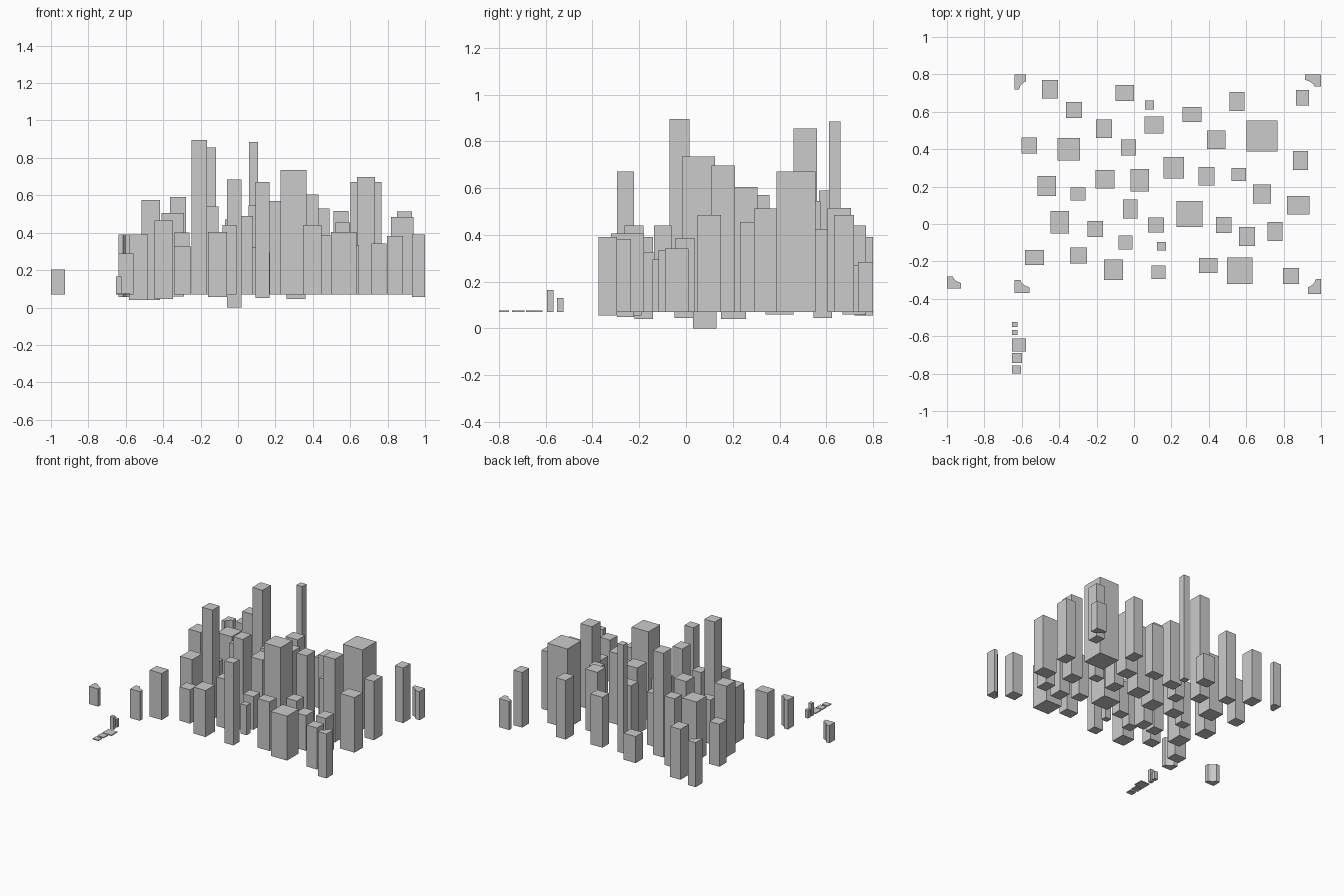
import bpy, bmesh

GROUND = 0.07


def prism(name, outline, bottom, top):
    """Extrude a flat outline into a closed flat-sided block."""
    mesh = bpy.data.meshes.new(name)
    bm = bmesh.new()
    face = bm.faces.new([bm.verts.new((x, y, bottom)) for x, y in outline])
    up = bmesh.ops.extrude_face_region(bm, geom=[face])["geom"]
    bmesh.ops.translate(bm, vec=(0, 0, top - bottom),
                        verts=[v for v in up if isinstance(v, bmesh.types.BMVert)])
    bmesh.ops.recalc_face_normals(bm, faces=bm.faces)
    bm.to_mesh(mesh)
    bm.free()
    obj = bpy.data.objects.new(name, mesh)
    bpy.context.collection.objects.link(obj)
    return obj


def block(name, x, y, w, d, top, bottom=GROUND):
    w, d = w / 2, d / 2
    prism(name, [(x - w, y - d), (x + w, y - d), (x + w, y + d), (x - w, y + d)], bottom, top)


def district(name, towers):
    for i, t in enumerate(towers):
        block(f"{name}_tower_{i + 1}", *t)


def corner_tower(name, x, y, sx, sy, w, d, top, bottom=GROUND):
    """Tower at an outer corner whose inward corner is scooped away."""
    shape = [(0, 0), (1, 0), (1, .45), (.72, .58), (.5, .78), (.4, 1), (0, 1)]
    prism(name, [(x + sx * w * u, y + sy * d * v) for u, v in shape], bottom, top)


# Back rows
district("back", [
    (-.45, .72, .085, .10, .44, .06),
    (-.32, .61, .085, .085, .59),
    (-.05, .70, .10, .085, .27),
    (.083, .636, .048, .05, .885),
    (-.16, .51, .085, .10, .855),
    (.107, .53, .10, .09, .545),
    (.31, .585, .10, .08, .425, .045),
    (.55, .655, .08, .10, .515),
    (.90, .675, .07, .085, .485),
])

# Upper middle rows
district("upper_middle", [
    (-.56, .42, .085, .085, .39),
    (-.35, .40, .12, .12, .505, .06),
    (-.03, .41, .08, .085, .47),
    (.213, .30, .11, .115, .57),
    (.388, .255, .085, .10, .605),
    (.44, .45, .10, .10, .53),
    (.56, .265, .08, .07, .455),
    (.685, .47, .165, .165, .67),
    (.89, .34, .08, .10, .513),
])

# Lower middle rows
district("lower_middle", [
    (-.467, .203, .10, .105, .575, .04),
    (-.30, .16, .08, .07, .40),
    (-.155, .24, .10, .10, .54),
    (.03, .235, .10, .12, .49),
    (-.02, .08, .08, .10, .685, 0),
    (-.397, .01, .10, .12, .465, .045),
    (-.207, -.027, .085, .085, .895),
    (.117, -.005, .085, .08, .32),
    (.297, .053, .14, .14, .735),
    (.48, -.005, .085, .085, .385),
    (.685, .16, .095, .10, .697),
    (.877, .10, .12, .10, .485),
])

# Front rows
district("front", [
    (.605, -.067, .085, .10, .335),
    (.753, -.04, .08, .10, .342),
    (-.045, -.10, .075, .075, .44),
    (.147, -.12, .05, .045, .295),
    (-.532, -.18, .10, .08, .39, .04),
    (-.297, -.168, .09, .085, .325),
    (-.11, -.245, .10, .11, .405, .055),
    (.13, -.258, .075, .072, .67, .05),
    (.397, -.222, .10, .08, .44),
    (.565, -.25, .135, .14, .405),
    (.84, -.278, .085, .085, .383),
])

# Corner towers, scooped on the inward side
corner_tower("back_left_corner_tower", -.64, .80, 1, -1, .063, .08, .39, .055)
corner_tower("back_right_corner_tower", 1.0, .80, -1, -1, .085, .065, .285)
corner_tower("front_left_corner_tower", -.64, -.37, 1, 1, .08, .07, .29)
corner_tower("front_right_corner_tower", 1.0, -.375, -1, 1, .07, .08, .39, .055)
corner_tower("outlying_tower", -1.0, -.345, 1, 1, .075, .065, .203)

# Small posts and flat slabs at the front left
block("small_post_short", -.638, -.537, .028, .027, .13)
block("small_post_tall", -.638, -.58, .028, .027, .165)
block("large_slab", -.615, -.648, .075, .07, .077)
block("medium_slab", -.626, -.717, .053, .053, .077)
block("small_slab", -.628, -.778, .048, .044, .077)
